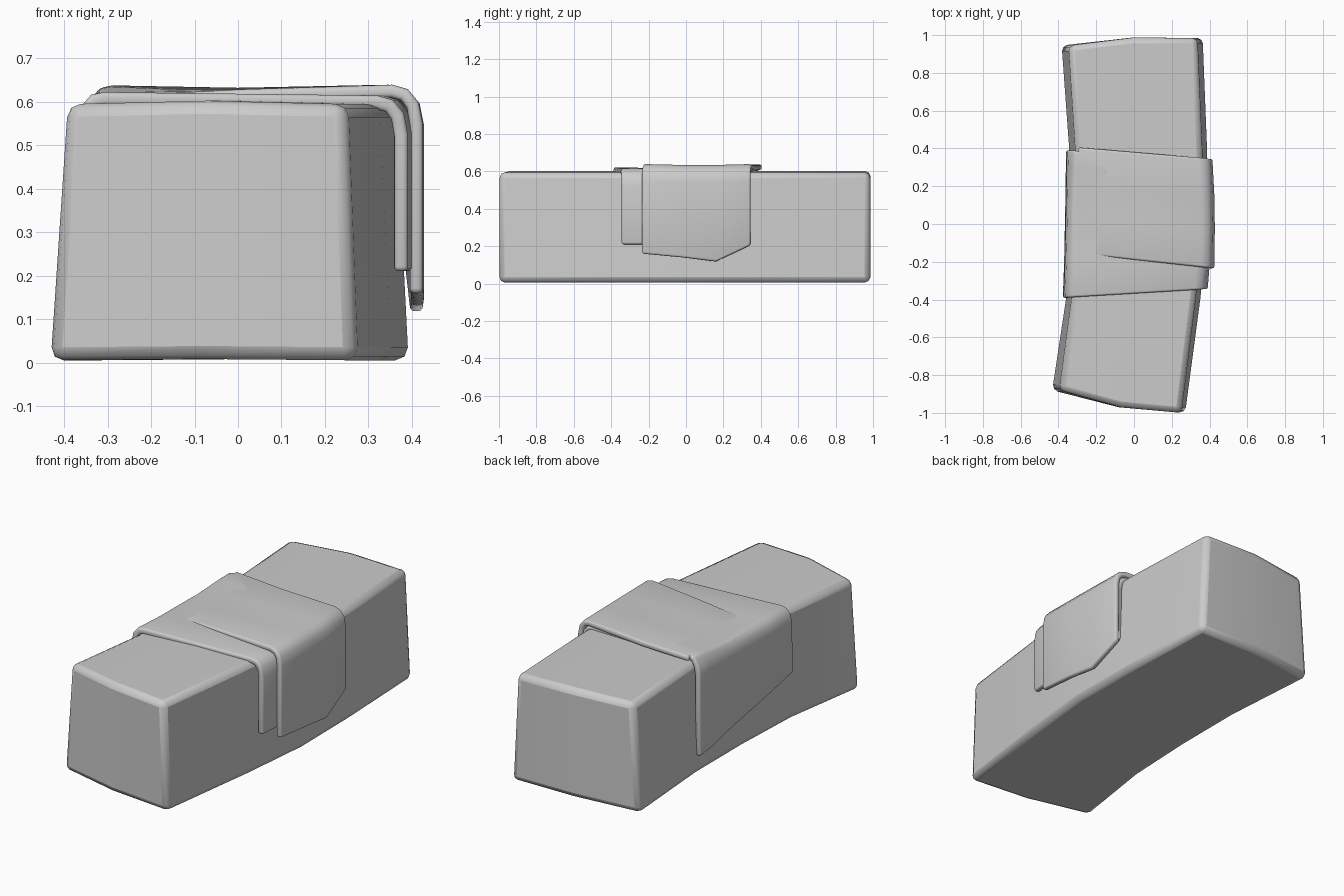
import bpy
import bmesh

cube = bpy.data.objects.get("Cube")
if cube:
    bpy.data.objects.remove(cube, do_unlink=True)

grey = bpy.data.materials.new("plain grey")
grey.use_nodes = True
GREY = (0.6, 0.6, 0.6, 1)
grey.diffuse_color = GREY
grey.node_tree.nodes["Principled BSDF"].inputs["Base Color"].default_value = GREY


def finish(name, bm):
    bmesh.ops.recalc_face_normals(bm, faces=bm.faces)
    mesh = bpy.data.meshes.new(name)
    bm.to_mesh(mesh)
    bm.free()
    mesh.materials.append(grey)
    ob = bpy.data.objects.new(name, mesh)
    bpy.context.collection.objects.link(ob)
    return ob


def shade(ob, angle):
    bpy.ops.object.select_all(action='DESELECT')
    ob.select_set(True)
    bpy.context.view_layer.objects.active = ob
    bpy.ops.object.shade_smooth_by_angle(angle=angle)


def bevel(ob, width, segments):
    mod = ob.modifiers.new("Bevel", 'BEVEL')
    mod.width = width
    mod.segments = segments
    mod.limit_method = 'ANGLE'
    mod.angle_limit = 0.7


def skin(bm, rows, closed):
    """Bridge equal rows of points with quads."""
    vs = [[bm.verts.new(p) for p in row] for row in rows]
    n = len(vs[0])
    for a, b in zip(vs, vs[1:]):
        for i in range(n if closed else n - 1):
            j = (i + 1) % n
            bm.faces.new((a[i], a[j], b[j], b[i]))
    return vs


# Curved block: per station (y, bottom x, top x) of each long edge
left = [(-.88, -.435, -.395), (-.4, -.362, -.33), (0, -.345, -.315),
        (.4, -.345, -.31), (.945, -.385, -.345)]
right = [(-1, .272, .25), (-.4, .352, .325), (0, .392, .362),
         (.4, .388, .36), (.985, .365, .335)]
bows = (-.03, 0, 0, 0, .022)
bm = bmesh.new()
rings = []
for (yl, bl, tl), (yr, br, tr), bow in zip(left, right, bows):
    ym = (yl + yr) / 2 + bow
    rings.append([(bl, yl, .005), ((bl + br) / 2, ym, .008), (br, yr, .005),
                  (tr, yr, .594), ((tl + tr) / 2, ym, .602), (tl, yl, .594)])
ends = skin(bm, rings, True)
for ring in (ends[0], ends[-1]):
    bm.faces.new((ring[0], ring[1], ring[4], ring[5]))
    bm.faces.new((ring[1], ring[2], ring[3], ring[4]))
block = finish("curved_block", bm)
bevel(block, .03, 2)
shade(block, .6)


def cloth(name, stations, flap_left, thickness):
    """Sheet laid over the block; each station runs from left hem to right hem."""
    rows = []
    for yl, yr, xl, xr, zl, zm, zr, hem_l, hem_r in stations:
        path = []
        if flap_left:
            path += [(xl - .004, hem_l), (xl, .54), (xl + .008, .585), (xl + .035, zl - .006)]
        path += [(xl + .065, zl), (0, zm), (xr - .07, zr), (xr - .035, zr - .01),
                 (xr - .01, zr - .04), (xr, zr - .09), (xr, hem_r)]
        row = []
        for x, z in path:
            t = min(1, max(0, (x - xl) / (xr - xl)))
            row.append((x, yl + (yr - yl) * t, z))
        rows.append(row)
    bm = bmesh.new()
    skin(bm, rows, False)
    ob = finish(name, bm)
    # Normals must point up so that the thickness grows inward
    if sum(p.normal.z for p in ob.data.polygons) < 0:
        ob.data.flip_normals()
    solid = ob.modifiers.new("Thickness", 'SOLIDIFY')
    solid.thickness = thickness
    solid.offset = -1
    bevel(ob, .011, 3)
    shade(ob, .8)


# Under layer, with a slanted flap on one side and a short one on the other
cloth("under_cloth", [
    (-.39, -.345, -.373, .39, .622, .618, .614, .27, .21),
    (-.2, -.2, -.366, .402, .618, .616, .614, .22, .21),
    (.1, .1, -.36, .402, .62, .614, .612, .16, .21),
    (.3, .25, -.357, .4, .634, .622, .612, .11, .21),
    (.39, .34, -.355, .395, .637, .624, .612, .1, .22)], True, .032)

# Upper layer, fading into the under layer on the short side
cloth("upper_cloth", [
    (-.15, -.235, -.36, .425, .612, .628, .639, 0, .16),
    (0, -.02, -.36, .428, .614, .624, .634, 0, .14),
    (.18, .16, -.36, .425, .622, .626, .634, 0, .118),
    (.41, .345, -.36, .415, .638, .632, .639, 0, .205)], False, .03)
